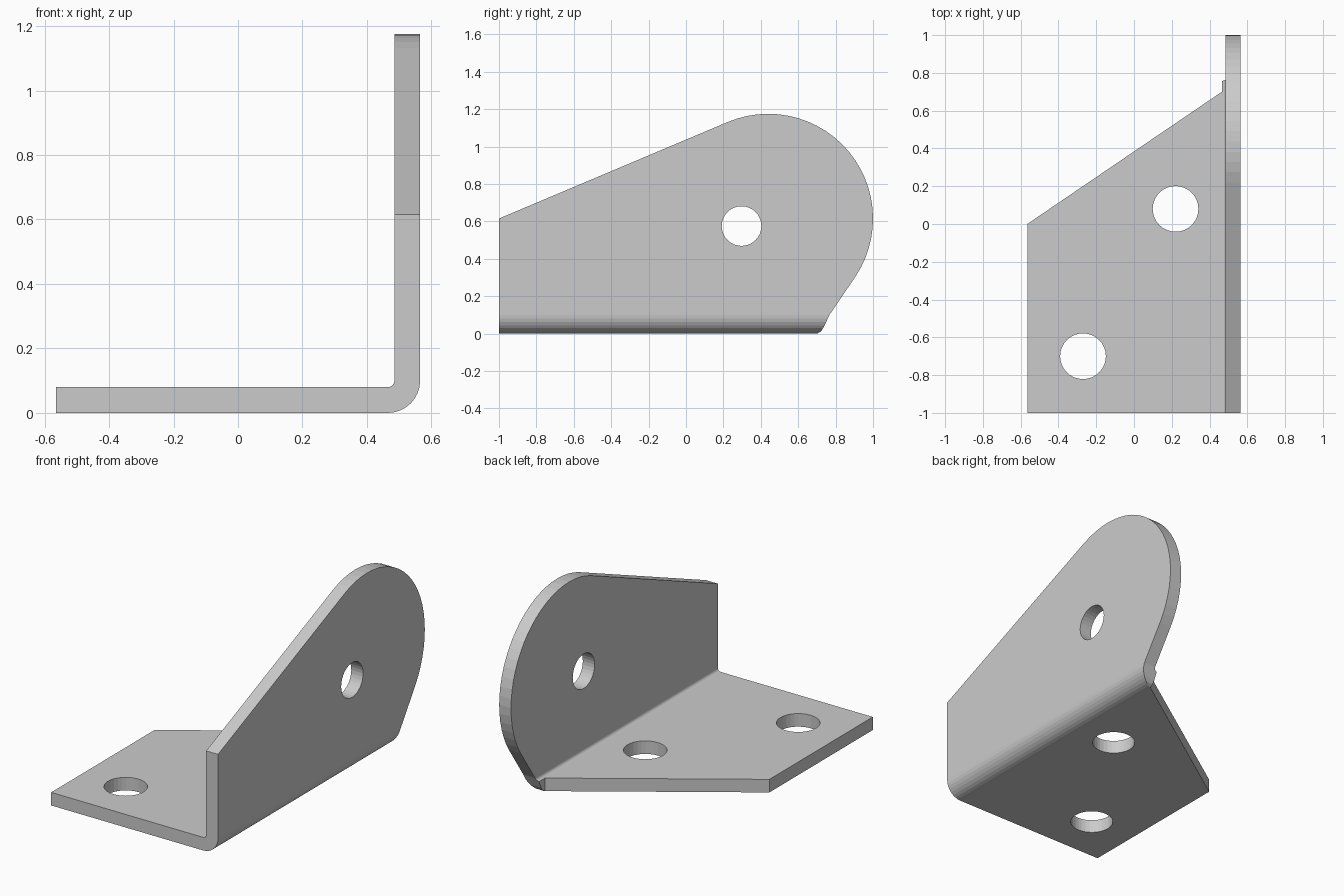
import bpy, bmesh
from math import sin, cos, radians, pi
from mathutils import Vector

if "Cube" in bpy.data.objects:
    bpy.data.objects.remove(bpy.data.objects["Cube"])


def arc(cx, cy, r, a0, a1, n):
    return [(cx + r * cos(radians(a0 + (a1 - a0) * i / n)),
             cy + r * sin(radians(a0 + (a1 - a0) * i / n))) for i in range(n + 1)]


def prism(name, pts, axis, lo, hi):
    """Extrude a 2D outline along the given axis, from lo to hi."""
    place = {'x': lambda a, b, d: (d, a, b),
             'y': lambda a, b, d: (a, d, b),
             'z': lambda a, b, d: (a, b, d)}[axis]
    vec = Vector(place(0, 0, hi - lo))
    bm = bmesh.new()
    face = bm.faces.new([bm.verts.new(place(a, b, lo)) for a, b in pts])
    ext = bmesh.ops.extrude_face_region(bm, geom=[face], use_keep_orig=True)
    bmesh.ops.translate(bm, vec=vec,
                        verts=[g for g in ext['geom'] if isinstance(g, bmesh.types.BMVert)])
    bmesh.ops.recalc_face_normals(bm, faces=bm.faces)
    mesh = bpy.data.meshes.new(name)
    bm.to_mesh(mesh)
    bm.free()
    obj = bpy.data.objects.new(name, mesh)
    bpy.context.collection.objects.link(obj)
    return obj


def cut(obj, tool, operation):
    """Apply a boolean and remove the helper."""
    mod = obj.modifiers.new(tool.name, 'BOOLEAN')
    mod.object, mod.operation, mod.solver = tool, operation, 'EXACT'
    bpy.context.view_layer.objects.active = obj
    bpy.ops.object.modifier_apply(modifier=mod.name)
    bpy.data.objects.remove(tool, do_unlink=True)


W, T = 0.565, 0.08        # half width, sheet thickness
BX, BZ = W - 0.1, 0.1     # centre of the bend

# Bent sheet: L section with rounded corner
section = ([(-W, 0)] + arc(BX, BZ, 0.1, -90, 0, 8) + [(W, 1.3), (W - T, 1.3)]
           + arc(BX, BZ, 0.02, 0, -90, 8) + [(-W, T)])
bracket = prism("bracket", section, 'y', -1, 1)

# Upright outline: sloped top, round end, tapered foot
side = ([(-1.1, -0.1), (0.702, -0.1), (0.702, 0), (0.722, 0.012), (0.737, 0.035), (0.767, 0.1)]
        + arc(0.44, 0.615, 0.56, -33.5, 112.8, 26) + [(-1.1, 0.573)])
cut(bracket, prism("side_outline", side, 'x', -0.8, 0.8), 'INTERSECT')

# Base outline: slanted back edge
plan = [(-W - 0.1, -1.1), (0.7, -1.1), (0.7, 1.1), (BX, 1.1), (BX, 0.70), (-W - 0.1, -0.068)]
cut(bracket, prism("base_outline", plan, 'z', -0.2, 1.4), 'INTERSECT')

# Bolt holes
for cx, cy, r, axis, lo, hi in [(0.22, 0.08, 0.121, 'z', -0.1, 0.2),
                                (-0.27, -0.70, 0.121, 'z', -0.1, 0.2),
                                (0.297, 0.575, 0.106, 'x', 0.3, 0.7)]:
    cut(bracket, prism("hole", arc(cx, cy, r, 0, 360, 32)[:-1], axis, lo, hi), 'DIFFERENCE')
